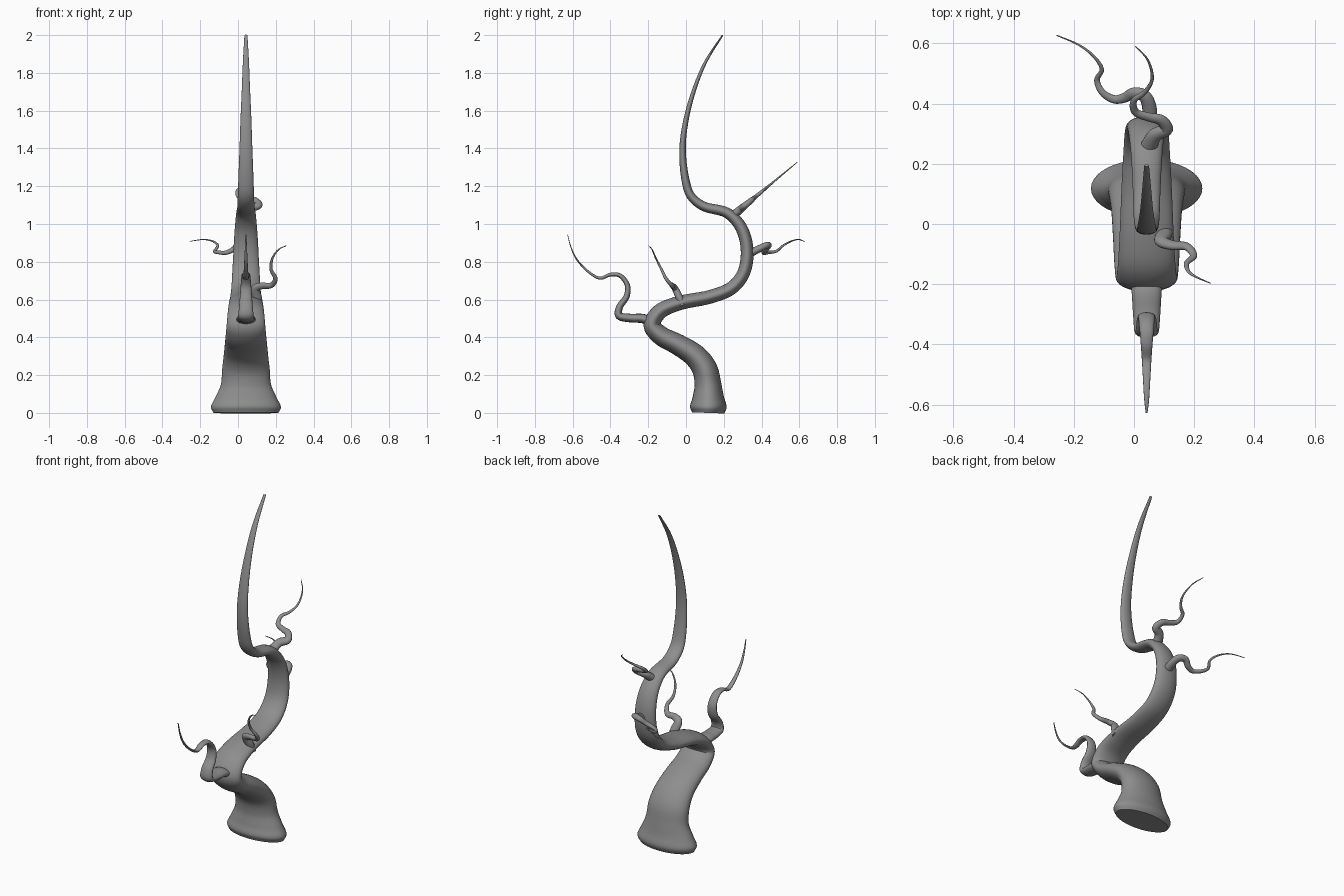
import bpy
import bmesh
import math
from mathutils import Vector

cube = bpy.data.objects.get("Cube")
if cube:
    bpy.data.objects.remove(cube, do_unlink=True)

CENTRE_X = 0.042

# One plain material for the whole plant
bark = bpy.data.materials.new("grey bark")
bark.use_nodes = True
grey = (0.27, 0.27, 0.27, 1)
bark.diffuse_color = grey
shader = next(n for n in bark.node_tree.nodes if n.type == 'BSDF_PRINCIPLED')
shader.inputs["Base Color"].default_value = grey
shader.inputs["Roughness"].default_value = 0.6


def smooth_path(points, steps):
    """Spline through points of any dimension, spaced by chord length."""
    pts = [Vector(p) for p in points]
    pts = [2 * pts[0] - pts[1]] + pts + [2 * pts[-1] - pts[-2]]
    knots = [0.0]
    for a, b in zip(pts, pts[1:]):
        knots.append(knots[-1] + max((b - a).length, 1e-4) ** 0.5)
    path = []
    for i in range(1, len(pts) - 2):
        for s in range(steps):
            t = knots[i] + (knots[i + 1] - knots[i]) * s / steps
            row, span = pts[i - 1:i + 3], knots[i - 1:i + 3]
            for level in range(1, 4):
                lo = [0, 0, 1][level - 1]
                nxt = []
                for j in range(4 - level):
                    if level == 3:
                        k0, k1 = span[1], span[2]
                    else:
                        k0, k1 = span[j], span[j + level]
                    f = (t - k0) / (k1 - k0)
                    nxt.append(row[j].lerp(row[j + 1], f))
                row = nxt
            path.append(row[0])
    path.append(pts[-2])
    return path


def sweep(name, centres, widths, depths, sides):
    """Skin an oval section along a path, carrying the frame without twist."""
    bm = bmesh.new()
    rings = []
    across = Vector((1, 0, 0))
    last = len(centres) - 1
    for i, c in enumerate(centres):
        tangent = (centres[min(i + 1, last)] - centres[max(i - 1, 0)]).normalized()
        across = (across - tangent * across.dot(tangent)).normalized()
        normal = tangent.cross(across)
        ring = []
        for k in range(sides):
            a = math.tau * k / sides
            ring.append(bm.verts.new(c + across * (math.cos(a) * widths[i])
                                     + normal * (math.sin(a) * depths[i])))
        rings.append(ring)
    for low, high in zip(rings, rings[1:]):
        for k in range(sides):
            n = (k + 1) % sides
            bm.faces.new((low[k], low[n], high[n], high[k]))
    bm.faces.new(rings[0][::-1])
    bm.faces.new(rings[-1])
    bmesh.ops.recalc_face_normals(bm, faces=bm.faces)
    mesh = bpy.data.meshes.new(name)
    bm.to_mesh(mesh)
    bm.free()
    obj = bpy.data.objects.new(name, mesh)
    bpy.context.collection.objects.link(obj)
    mesh.materials.append(bark)
    bpy.ops.object.select_all(action='DESELECT')
    obj.select_set(True)
    bpy.context.view_layer.objects.active = obj
    bpy.ops.object.shade_smooth_by_angle(angle=math.radians(50))
    return obj


def branch(name, points, start, end, flat=1.0, power=1.0):
    """Tapering shoot; start and end are half widths, flat thins the depth."""
    path = smooth_path(points, 7)
    last = len(path) - 1
    widths = [end + (start - end) * (1 - i / last) ** power for i in range(last + 1)]
    return sweep(name, path, widths, [w * flat for w in widths], 16)


# Trunk: y, z, half width, half depth, from the flared foot to the tip
trunk_points = [
    (.117, 0, .172, .085), (.118, .03, .185, .097), (.118, .08, .163, .084),
    (.116, .15, .133, .071), (.1, .23, .126, .067), (.05, .3, .118, .062),
    (-.04, .36, .112, .056), (-.135, .41, .107, .051), (-.18, .465, .102, .045),
    (-.14, .535, .096, .041), (-.04, .58, .09, .038), (.13, .615, .083, .036),
    (.24, .66, .077, .035), (.3, .73, .073, .034), (.323, .82, .068, .034),
    (.315, .92, .063, .033), (.28, 1, .057, .031), (.215, 1.06, .051, .028),
    (.09, 1.095, .045, .025), (.025, 1.15, .043, .023), (-.004, 1.24, .04, .021),
    (-.018, 1.4, .034, .017), (0, 1.55, .029, .014), (.043, 1.71, .022, .011),
    (.105, 1.86, .016, .008), (.194, 2, .008, .004)]
trunk_path = smooth_path(trunk_points, 6)
sweep("trunk", [Vector((CENTRE_X, p[0], p[1])) for p in trunk_path],
      [p[2] for p in trunk_path], [p[3] for p in trunk_path], 40)

# Front shoot: lies in the plane of the trunk
front = [(-.17, .46), (-.22, .497), (-.295, .502), (-.355, .515), (-.352, .56),
         (-.315, .615), (-.31, .675), (-.35, .727), (-.4, .732), (-.455, .713),
         (-.52, .75), (-.58, .815), (-.61, .88), (-.627, .945)]
branch("front_shoot", [(CENTRE_X, y, z) for y, z in front], .055, .003, .5, 1.2)

# Left shoot: curls out from the top of the first bend
branch("left_shoot", [
    (.1, -.02, .57), (.1, -.035, .61), (.092, -.058, .658), (.125, -.07, .672),
    (.175, -.075, .675), (.198, -.105, .71), (.175, -.13, .76), (.183, -.16, .82),
    (.215, -.18, .865), (.255, -.197, .885)], .031, .002, .75, 1.3)

# Right shoot: winds backwards from the second bend
branch("right_shoot", [
    (.045, .32, .835), (.052, .38, .865), (.035, .425, .887), (0, .435, .885),
    (-.03, .42, .862), (-.065, .414, .848), (-.105, .437, .85), (-.123, .478, .856),
    (-.107, .513, .885), (-.13, .553, .907), (-.18, .593, .918),
    (-.257, .627, .908)], .027, .002, .8, 1.2)

# Upper shoot: meanders within one sloping plane
upper = [(.05, .26), (.07, .295), (.108, .315), (.09, .345), (.05, .355),
         (.005, .372), (0, .41), (.035, .437), (.06, .48), (.045, .546), (.005, .59)]
branch("upper_shoot", [(x, y, 1.05 + (y - .255) * .83) for x, y in upper],
       .028, .002, .8, 1.2)
